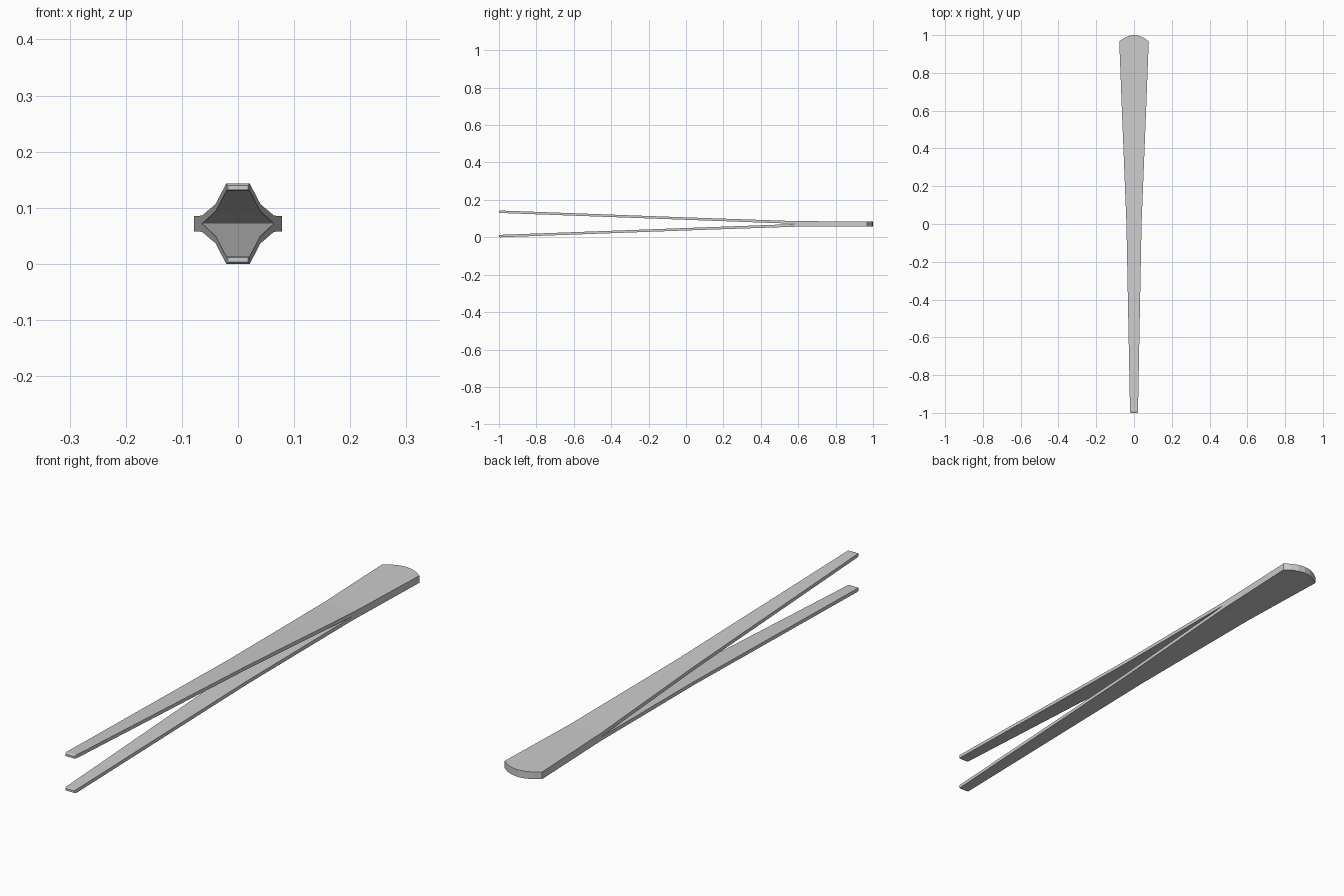
import bpy, bmesh

if "Cube" in bpy.data.objects:
    bpy.data.objects.remove(bpy.data.objects["Cube"])

MID = 0.0715  # height of the plane where both arms meet

# Cross-sections along the arm: y, half width, inner height, outer height (relative to MID)
stations = [
    (-1.0, 0.018, 0.0605, 0.0685),     # chamfered tip
    (-0.993, 0.021, 0.0585, 0.0715),
    (0.0, 0.040, 0.022, 0.035),
    (0.6, 0.064, 0.0, 0.0145),         # arms join here
    (0.967, 0.078, 0.0, 0.0135),       # rounded end starts
    (0.985, 0.053, 0.0, 0.0135),
    (0.996, 0.027, 0.0, 0.0135),
]

bm = bmesh.new()
rings = []
for y, w, lo, hi in stations:
    rings.append([bm.verts.new(p) for p in
                  ((-w, y, lo), (w, y, lo), (w, y, hi), (-w, y, hi))])

# Tip cap
bm.faces.new(rings[0])

# Sides and inner faces; the joined part stays open on the mirror plane
for i, (a, b) in enumerate(zip(rings, rings[1:])):
    bm.faces.new((a[1], b[1], b[2], a[2]))
    bm.faces.new((a[3], b[3], b[0], a[0]))
    if i < 3:
        bm.faces.new((a[2], b[2], b[3], a[3]))
        bm.faces.new((a[0], b[0], b[1], a[1]))

# Closing point of the rounded end
end_lo = bm.verts.new((0, 1, 0))
end_hi = bm.verts.new((0, 1, 0.0135))
last = rings[-1]
bm.faces.new((last[1], end_lo, end_hi, last[2]))
bm.faces.new((end_lo, last[0], last[3], end_hi))

# Flat outer face of the joined handle, one polygon
bm.faces.new([r[2] for r in rings[3:]] + [end_hi] + [r[3] for r in reversed(rings[3:])])
bmesh.ops.recalc_face_normals(bm, faces=bm.faces)

mesh = bpy.data.meshes.new("tweezer_arms")
bm.to_mesh(mesh)
bm.free()
arms = bpy.data.objects.new("tweezer_arms", mesh)
arms.location.z = MID
bpy.context.collection.objects.link(arms)

# Second arm
mirror = arms.modifiers.new("lower_arm", 'MIRROR')
mirror.use_axis = (False, False, True)
mirror.merge_threshold = 0.0005
